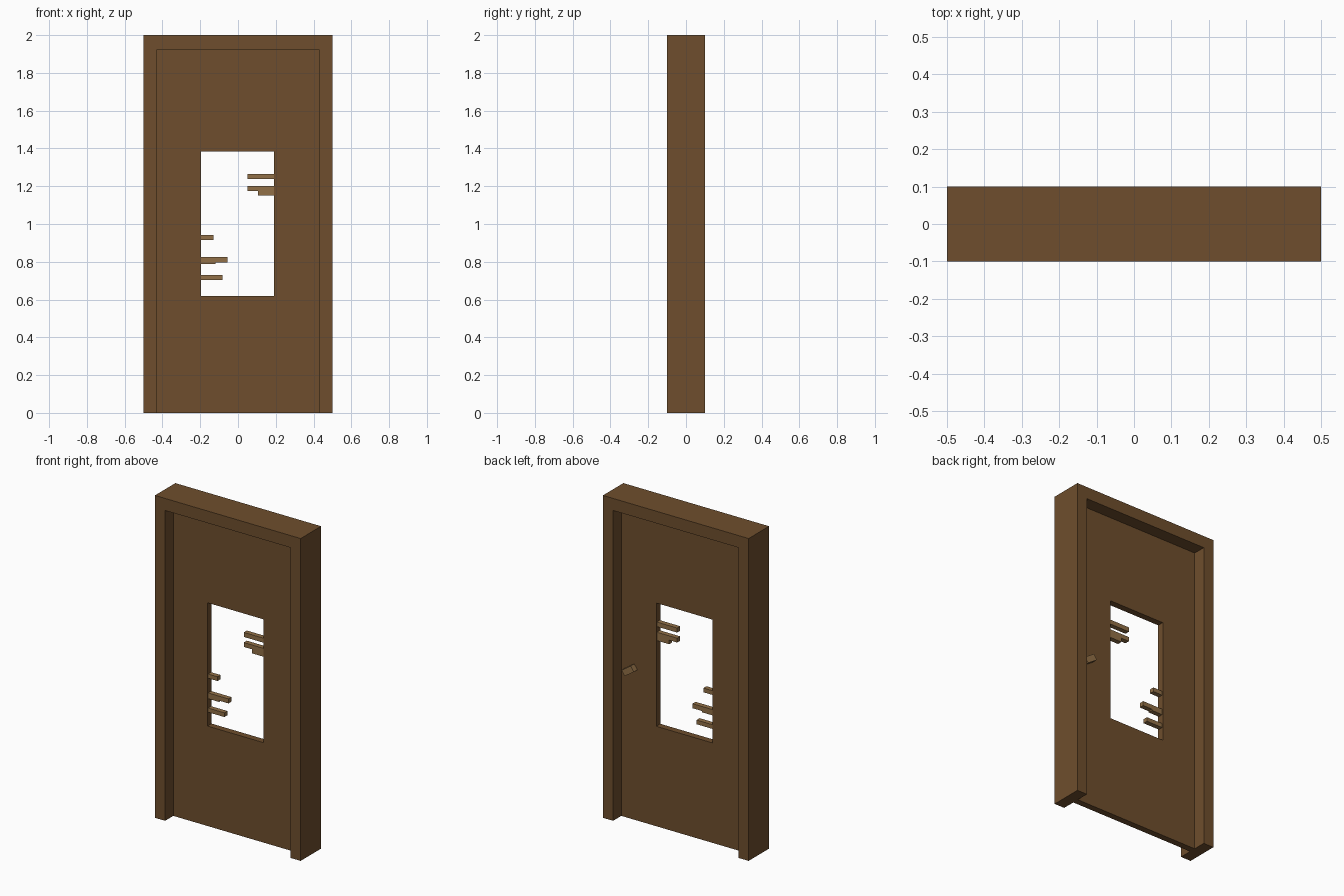
import bpy
import bmesh
from mathutils import Matrix

cube = bpy.data.objects.get("Cube")
if cube:
    bpy.data.objects.remove(cube, do_unlink=True)


def material(name, rgb):
    mat = bpy.data.materials.new(name)
    mat.use_nodes = True
    color = (*rgb, 1.0)
    mat.diffuse_color = color
    bsdf = mat.node_tree.nodes["Principled BSDF"]
    bsdf.inputs["Base Color"].default_value = color
    bsdf.inputs["Roughness"].default_value = 0.9
    return mat


dark_wood = material("dark wood", (0.157, 0.076, 0.026))
light_wood = material("light wood", (0.283, 0.162, 0.063))


def finish(bm, name, mat):
    bmesh.ops.recalc_face_normals(bm, faces=bm.faces)
    mesh = bpy.data.meshes.new(name)
    bm.to_mesh(mesh)
    bm.free()
    mesh.materials.append(mat)
    obj = bpy.data.objects.new(name, mesh)
    bpy.context.collection.objects.link(obj)
    return obj


def slab_with_opening(name, xs, zs, opening, half_depth, mat):
    """Upright slab on a grid of x and z lines, with one cell left open."""
    bm = bmesh.new()
    grid = [[bm.verts.new((x, -half_depth, z)) for z in zs] for x in xs]
    for i in range(len(xs) - 1):
        for j in range(len(zs) - 1):
            if (i, j) != opening:
                bm.faces.new((grid[i][j], grid[i + 1][j],
                              grid[i + 1][j + 1], grid[i][j + 1]))
    out = bmesh.ops.extrude_face_region(bm, geom=bm.faces[:], use_keep_orig=True)
    moved = [g for g in out["geom"] if isinstance(g, bmesh.types.BMVert)]
    bmesh.ops.translate(bm, verts=moved, vec=(0, 2 * half_depth, 0))
    bmesh.ops.dissolve_limit(bm, angle_limit=0.01, verts=bm.verts[:], edges=bm.edges[:])
    return finish(bm, name, mat)


def box(name, center, size, mat, tilt=0.0):
    """Box turned by tilt about the y axis."""
    bm = bmesh.new()
    bmesh.ops.create_cube(bm, size=1.0)
    bmesh.ops.transform(bm, verts=bm.verts, matrix=Matrix.Rotation(tilt, 4, "Y")
                        @ Matrix.Diagonal((*size, 1.0)))
    obj = finish(bm, name, mat)
    obj.location = center
    return obj


# Door frame, open at the floor
slab_with_opening("door_frame", (-0.5, -0.43, 0.43, 0.5), (0, 1.925, 2.0),
                  (1, 0), 0.1, dark_wood)

# Door panel with its window hole
slab_with_opening("door_panel", (-0.43, -0.195, 0.19, 0.43),
                  (0, 0.62, 1.385, 1.925), (1, 1), 0.02, dark_wood)

# Broken splinters sticking into the hole: x from, x to, z from, z to
splinters = (
    (0.05, 0.19, 1.237, 1.265),
    (0.05, 0.19, 1.175, 1.202),
    (0.105, 0.19, 1.15, 1.176),
    (-0.195, -0.13, 0.915, 0.941),
    (-0.195, -0.055, 0.796, 0.824),
    (-0.195, -0.12, 0.788, 0.797),
    (-0.195, -0.083, 0.704, 0.73),
)
for n, (x0, x1, z0, z1) in enumerate(splinters, 1):
    box(f"splinter_{n}", ((x0 + x1) / 2, 0, (z0 + z1) / 2),
        (x1 - x0, 0.03, z1 - z0), light_wood)

# Tilted handle on the back face
box("door_handle", (0.362, 0.037, 0.93), (0.076, 0.036, 0.038), light_wood, tilt=0.6)
